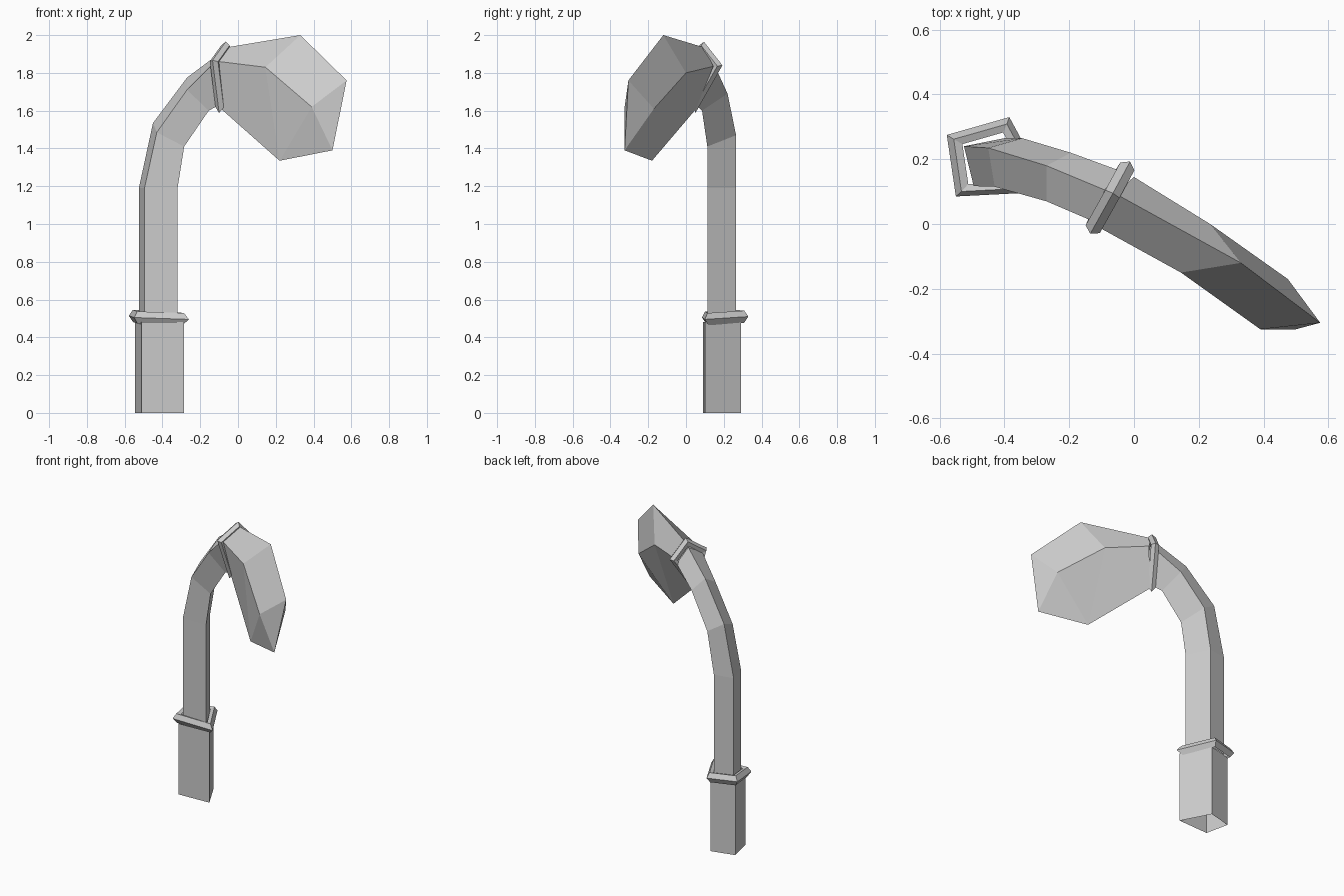
import bpy, bmesh
from mathutils import Vector as V

if "Cube" in bpy.data.objects:
    bpy.data.objects.remove(bpy.data.objects["Cube"])


def mesh_object(name, verts, faces):
    bm = bmesh.new()
    vs = [bm.verts.new(v) for v in verts]
    for f in faces:
        bm.faces.new([vs[i] for i in f])
    bmesh.ops.recalc_face_normals(bm, faces=bm.faces)
    me = bpy.data.meshes.new(name)
    bm.to_mesh(me)
    bm.free()
    ob = bpy.data.objects.new(name, me)
    bpy.context.collection.objects.link(ob)
    return ob


def wall(rings):
    # side quads joining consecutive four-cornered rings
    return [(r * 4 + i, r * 4 + (i + 1) % 4, r * 4 + 4 + (i + 1) % 4, r * 4 + 4 + i)
            for r in range(rings - 1) for i in range(4)]


def loft(name, rings):
    return mesh_object(name, [p for r in rings for p in r], wall(len(rings)))


def collar(name, ridge, profile):
    # profile: (scale about the centre, shift along the axis)
    pts = [V(p) for p in ridge]
    c = sum(pts, V()) / 4
    n = (pts[0] - pts[2]).cross(pts[3] - pts[1]).normalized()
    return loft(name, [[c + (p - c) * s + n * h for p in pts] for s, h in profile])


def flat(corners, z):
    return [(x, y, z) for x, y in corners]


# Corner order in every ring: outer, back, inner, front

# Hollow square-ish grip, open at the bottom
grip = [(-.545, .25), (-.385, .29), (-.285, .10), (-.51, .09)]
loft("grip", [flat(grip, 0), flat(grip, .48)])

# Collar between grip and shaft
collar("lower_collar",
       [(-.578, .275, .515), (-.385, .33, .51), (-.26, .10, .495), (-.55, .085, .505)],
       [(.82, -.033), (1, 0), (.85, .032), (.65, .025)])

# Bent shaft
shaft = [(-.525, .24), (-.395, .266), (-.32, .115), (-.495, .117)]
loft("shaft", [
    flat(shaft, .5),
    flat(shaft, 1.19),
    [(-.45, .235, 1.535), (-.345, .265, 1.47), (-.285, .113, 1.41), (-.43, .115, 1.485)],
    [(-.27, .18, 1.775), (-.195, .22, 1.69), (-.155, .085, 1.6), (-.27, .07, 1.71)],
    [(-.09, .105, 1.91), (-.045, .165, 1.81), (-.10, .055, 1.63), (-.13, .01, 1.85)]])

# Collar between shaft and head
collar("upper_collar",
       [(-.065, .095, 1.965), (-.012, .193, 1.84), (-.10, .05, 1.588), (-.135, -.03, 1.867)],
       [(.65, -.02), (.87, -.025), (1, 0), (.87, .025), (.65, .02)])

# Faceted head with a pointed lower end
head = [
    (-.06, .095, 1.935), (-.0, .145, 1.835), (-.085, .05, 1.605), (-.10, -.015, 1.86),
    (.33, -.12, 2.0), (.235, 0, 1.80), (.22, -.18, 1.335), (.145, -.15, 1.83),
    (.575, -.305, 1.76), (.475, -.17, 1.61), (.50, -.325, 1.39), (.39, -.325, 1.62)]
tip = [(4, 5, 9, 8), (4, 8, 11, 7), (7, 11, 6), (5, 6, 9),
       (8, 10, 11), (8, 9, 10), (11, 10, 6), (9, 6, 10)]
mesh_object("head", head, wall(2) + tip)
